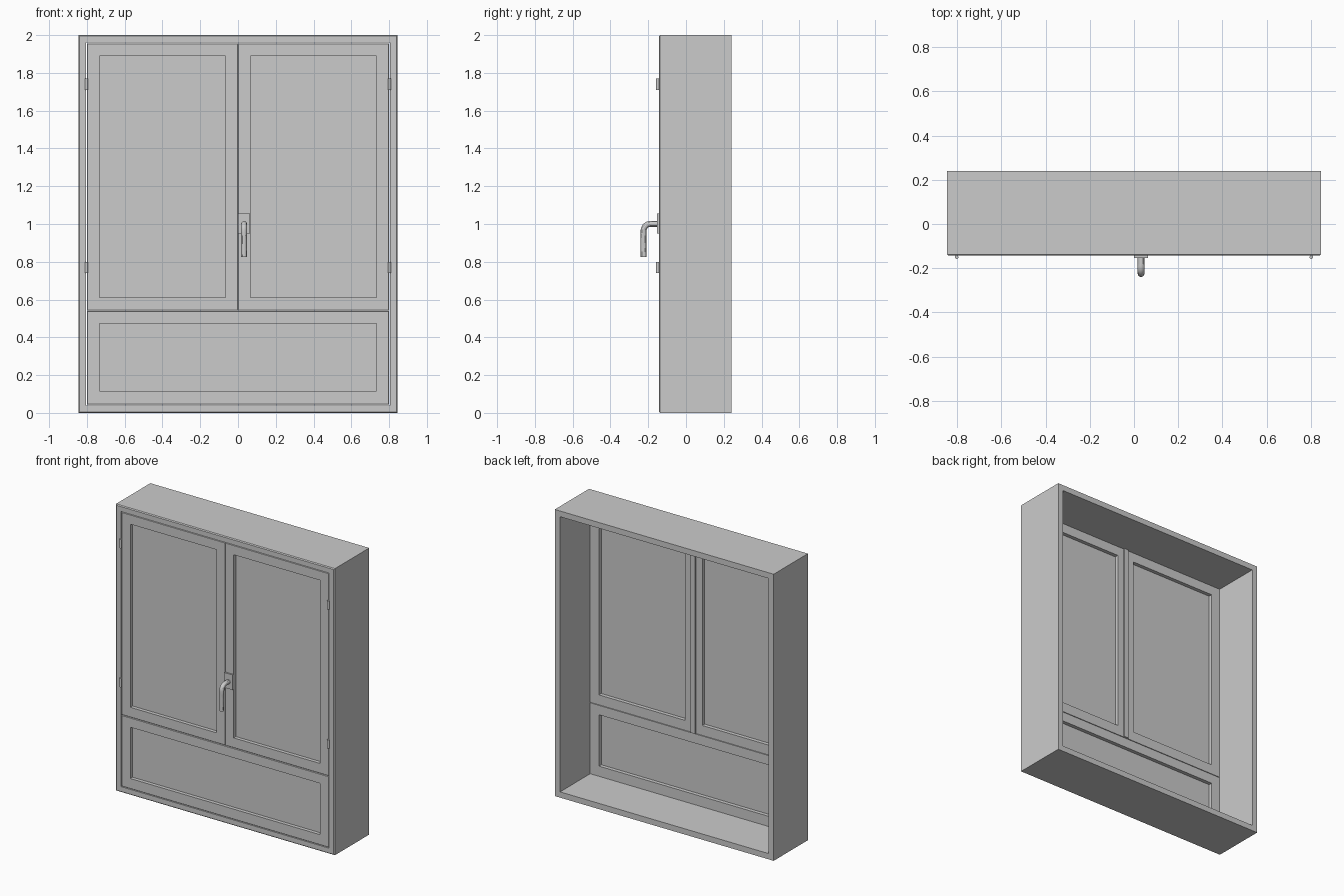
import bpy, bmesh
from mathutils import Vector

if "Cube" in bpy.data.objects:
    bpy.data.objects.remove(bpy.data.objects["Cube"])


def finish(name, bm):
    bmesh.ops.recalc_face_normals(bm, faces=bm.faces[:])
    me = bpy.data.meshes.new(name)
    bm.to_mesh(me)
    bm.free()
    ob = bpy.data.objects.new(name, me)
    bpy.context.collection.objects.link(ob)
    return ob


def ring(name, outer, inner, y0, y1, bevel):
    """Rectangular frame; rectangles are (x0, x1, z0, z1). Front edges are chamfered."""
    bm = bmesh.new()
    loops = []
    for (x0, x1, z0, z1), y in ((outer, y0), (inner, y0), (inner, y1), (outer, y1)):
        loops.append([bm.verts.new((x, y, z)) for x, z in
                      ((x0, z0), (x1, z0), (x1, z1), (x0, z1))])
    for k in range(4):
        a, b = loops[k], loops[(k + 1) % 4]
        for i in range(4):
            j = (i + 1) % 4
            bm.faces.new((a[i], a[j], b[j], b[i]))
    # chamfer the outer front edges
    front = set(loops[0])
    edges = [e for e in bm.edges if set(e.verts) <= front]
    bmesh.ops.bevel(bm, geom=edges, offset=bevel, segments=1, affect='EDGES')
    return finish(name, bm)


def box(name, x0, x1, y0, y1, z0, z1):
    bm = bmesh.new()
    bmesh.ops.create_cube(bm, size=1)
    for v in bm.verts:
        v.co = Vector(((x0 + x1) / 2 + v.co.x * (x1 - x0),
                       (y0 + y1) / 2 + v.co.y * (y1 - y0),
                       (z0 + z1) / 2 + v.co.z * (z1 - z0)))
    return finish(name, bm)


def sash(name, outer, inner):
    ring(name + "_sash", outer, inner, FRONT, BACK, 0.002)
    x0, x1, z0, z1 = inner
    e = 0.01
    box(name + "_glass", x0 - e, x1 + e, -0.117, -0.111, z0 - e, z1 + e)


FRONT, BACK = -0.142, -0.085

# deep outer casing
ring("outer_frame", (-0.845, 0.845, 0, 2), (-0.804, 0.804, 0.04, 1.96), -0.143, 0.24, 0.006)

# fixed lower light
sash("lower", (-0.8, 0.8, 0.044, 0.539), (-0.732, 0.732, 0.115, 0.473))

# two opening upper sashes with hinges
for side, s in (("left", -1), ("right", 1)):
    def rect(a, b, z0, z1):
        return (*sorted((s * a, s * b)), z0, z1)
    sash("upper_" + side, rect(0.0005, 0.8, 0.543, 1.956), rect(0.066, 0.732, 0.612, 1.89))
    for level, z in (("low", 0.77), ("high", 1.74)):
        bpy.ops.mesh.primitive_cylinder_add(vertices=16, radius=0.008, depth=0.06,
                                            location=(s * 0.802, -0.15, z))
        bpy.context.object.name = f"hinge_{side}_{level}"
        bpy.ops.object.shade_smooth_by_angle()

# cover strip behind the meeting stiles
box("meeting_strip", -0.018, 0.018, BACK - 0.001, -0.075, 0.543, 1.956)

# handle plate and bent lever
box("handle_plate", 0.0, 0.064, -0.153, -0.141, 0.95, 1.055)
cu = bpy.data.curves.new("handle_lever", 'CURVE')
cu.dimensions = '3D'
cu.bevel_depth = 0.0155
cu.bevel_resolution = 4
cu.resolution_u = 8
cu.use_fill_caps = True
sp = cu.splines.new('BEZIER')
path = [(-0.145, 1.0), (-0.19, 1.0), (-0.2245, 0.965), (-0.2245, 0.825)]
k = 0.019
handles = [((0.01, 0), (-0.01, 0)), ((0.01, 0), (-k, 0)), ((0, k), (0, -0.02)), ((0, 0.02), (0, -0.02))]
sp.bezier_points.add(len(path) - 1)
for p, (y, z), (hl, hr) in zip(sp.bezier_points, path, handles):
    p.co = (0.032, y, z)
    p.handle_left_type = p.handle_right_type = 'FREE'
    p.handle_left = (0.032, y + hl[0], z + hl[1])
    p.handle_right = (0.032, y + hr[0], z + hr[1])
lever = bpy.data.objects.new("handle_lever", cu)
bpy.context.collection.objects.link(lever)
bpy.ops.object.select_all(action='DESELECT')
lever.select_set(True)
bpy.context.view_layer.objects.active = lever
bpy.ops.object.convert(target='MESH')
bpy.ops.object.shade_smooth_by_angle()
